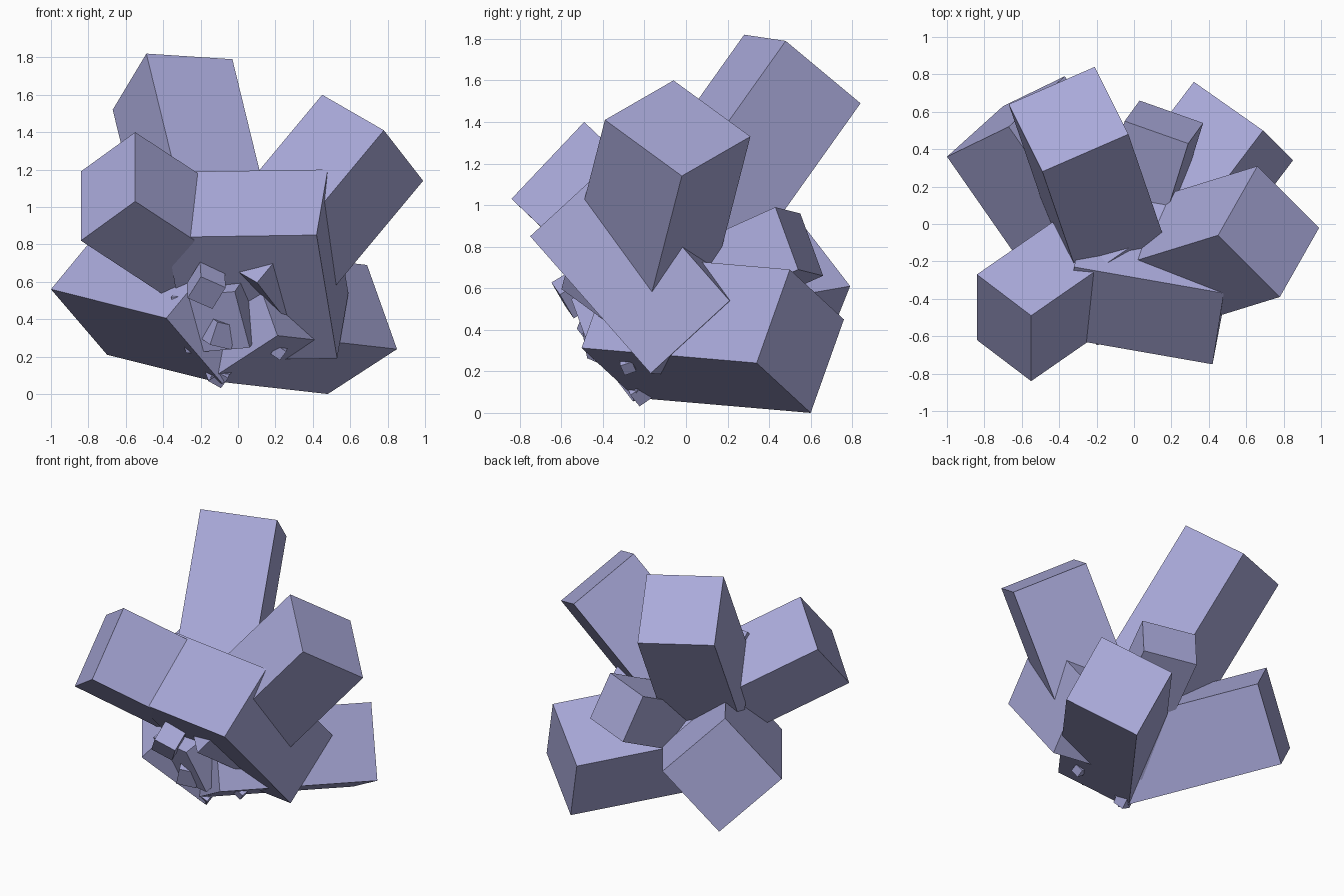
import bpy, bmesh
from mathutils import Vector, Euler

if "Cube" in bpy.data.objects:
    bpy.data.objects.remove(bpy.data.objects["Cube"])

mat = bpy.data.materials.new("lavender")
mat.diffuse_color = (0.40, 0.40, 0.70, 1)
mat.use_nodes = True
mat.node_tree.nodes["Principled BSDF"].inputs["Base Color"].default_value = mat.diffuse_color


def finish(name, bm):
    bmesh.ops.recalc_face_normals(bm, faces=bm.faces)
    me = bpy.data.meshes.new(name)
    bm.to_mesh(me)
    bm.free()
    me.materials.append(mat)
    ob = bpy.data.objects.new(name, me)
    bpy.context.collection.objects.link(ob)
    return ob


def block(name, corner, e1, e2, length, third=None):
    """Box from one outer corner, two end-face edges and the depth behind them."""
    c, a, b = Vector(corner), Vector(e1), Vector(e2)
    d = Vector(third) if third else a.cross(b).normalized() * length
    bm = bmesh.new()
    f = bm.faces.new([bm.verts.new(p) for p in (c, c + a, c + a + b, c + b)])
    r = bmesh.ops.extrude_face_region(bm, geom=[f], use_keep_orig=True)
    vs = [g for g in r["geom"] if isinstance(g, bmesh.types.BMVert)]
    bmesh.ops.translate(bm, verts=vs, vec=d)
    finish(name, bm)


def chip(name, loc, size, rot):
    bm = bmesh.new()
    bmesh.ops.create_cube(bm, size=size)
    bmesh.ops.rotate(bm, verts=bm.verts, matrix=Euler(rot).to_matrix())
    bmesh.ops.translate(bm, verts=bm.verts, vec=loc)
    finish(name, bm)


# long blocks radiating from the core: outer corner, end-face edges, depth
block("tall_back_block", (-.49, .28, 1.82), (.46, .20, -.03), (-.18, .36, -.30), -1.08)
block("upper_right_block", (.45, -.06, 1.60), (.33, -.33, -.19), (.21, .37, -.27), -1.08)
block("left_front_block", (-.55, -.84, 1.03), (0, .35, .37), (-.29, .22, -.21), -1.08)
block("lower_left_block", (-1.0, .36, .56), (.30, .27, -.35), (.33, .16, .40), 1.09)
block("lower_right_block", (.85, .34, .24), (-.37, .26, -.24), (-.16, .16, .45), -1.06)
block("small_back_block", (.29, .43, .99), (.08, .11, -.30), (-.34, .12, -.03), -1.12)

# wide front slab
block("front_slab", (.42, -.75, .85), (.06, .38, .35), (.11, .58, -.66), 0,
      third=(-.80, .14, -.012))

# small chips poking out low on the front
chip("front_chip", (-.17, -.53, .58), .15, (.6, .4, .3))
chip("middle_chip", (-.10, -.40, .33), .13, (.3, .2, .5))
chip("low_chip", (-.10, -.22, .10), .08, (.7, .5, .2))
chip("tiny_chip", (.22, -.28, .23), .06, (.4, .6, .1))
